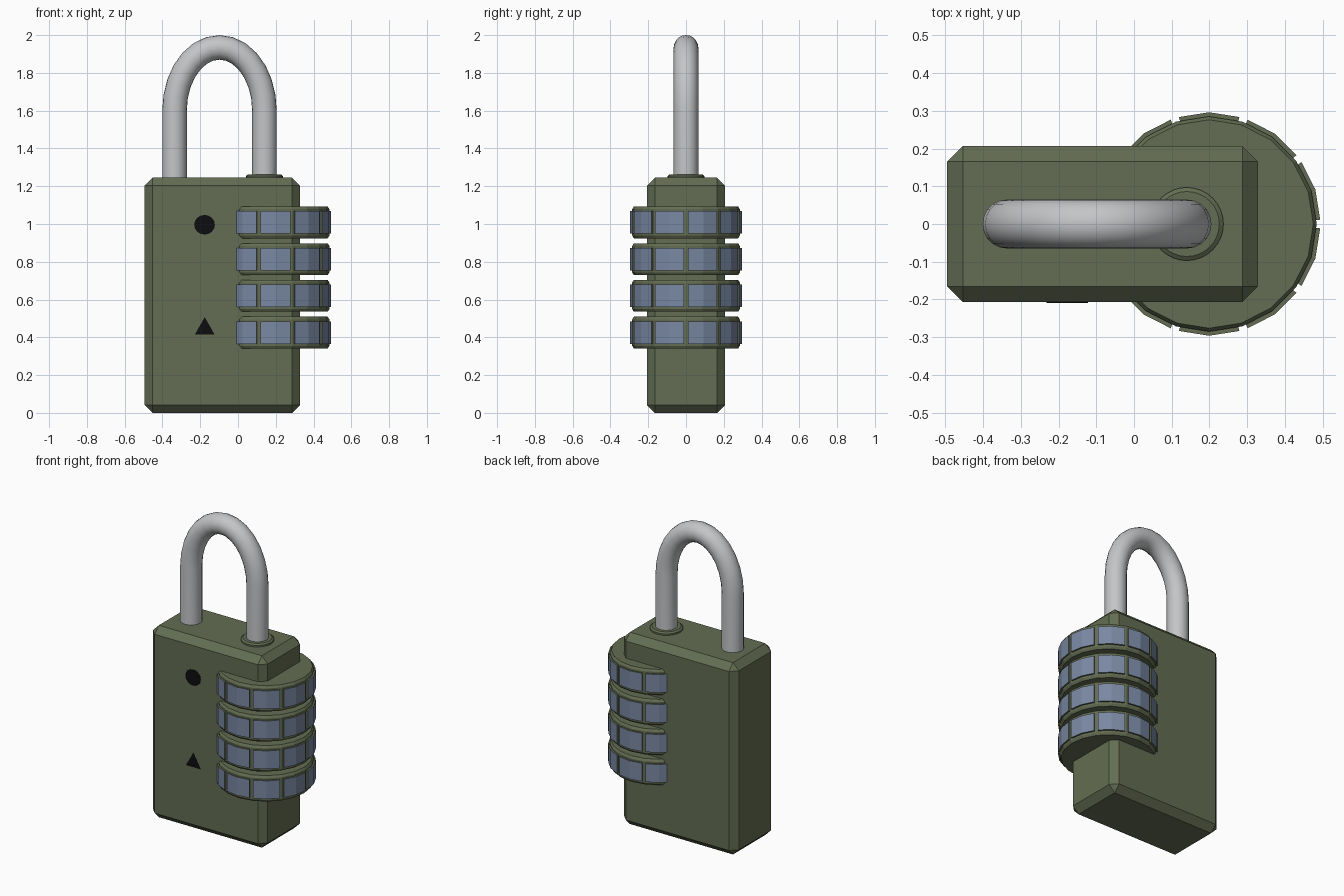
import bpy, bmesh, math
from mathutils import Vector

if "Cube" in bpy.data.objects:
    bpy.data.objects.remove(bpy.data.objects["Cube"])


def material(name, rgb):
    m = bpy.data.materials.new(name)
    m.diffuse_color = (*rgb, 1)
    m.use_nodes = True
    m.node_tree.nodes["Principled BSDF"].inputs["Base Color"].default_value = m.diffuse_color
    return m


GREEN = material("olive green", (0.125, 0.152, 0.085))
BLUE = material("slate blue", (0.19, 0.245, 0.36))
STEEL = material("light steel", (0.55, 0.56, 0.57))
BLACK = material("black", (0.004, 0.004, 0.005))


def finish(bm, name, mats, smooth=False):
    bmesh.ops.recalc_face_normals(bm, faces=bm.faces)
    me = bpy.data.meshes.new(name)
    bm.to_mesh(me)
    bm.free()
    for m in mats:
        me.materials.append(m)
    ob = bpy.data.objects.new(name, me)
    bpy.context.collection.objects.link(ob)
    if smooth:
        bpy.context.view_layer.objects.active = ob
        ob.select_set(True)
        bpy.ops.object.shade_smooth_by_angle(angle=math.radians(35))
        ob.select_set(False)
    return ob


def loft(bm, rings):
    """Skin closed rings of points and cap both ends."""
    rings = [[bm.verts.new(p) for p in r] for r in rings]
    n = len(rings[0])
    for a, b in zip(rings, rings[1:]):
        for i in range(n):
            j = (i + 1) % n
            bm.faces.new((a[i], a[j], b[j], b[i]))
    bm.faces.new(rings[0])
    bm.faces.new(rings[-1])


def disc_rings(x, profile, sides):
    """Rings around a vertical axis from (radius, z) pairs."""
    return [[(x + r * math.cos(math.tau * i / sides), r * math.sin(math.tau * i / sides), z)
             for i in range(sides)] for r, z in profile]


# Body: a block with flat chamfered edges
bm = bmesh.new()
bmesh.ops.create_cube(bm, size=1)
for v in bm.verts:
    v.co = (v.co.x * 0.824 - 0.083, v.co.y * 0.414, (v.co.z + 0.5) * 1.245)
bmesh.ops.bevel(bm, geom=bm.edges[:], offset=0.042, segments=1, affect='EDGES')
finish(bm, "body", [GREEN])

# Number wheels: chamfered 20-sided discs with ten raised blank pads each
WX, HALF, RIM, PAD_R, PAD_H = 0.199, 0.084, 0.285, 0.296, 0.059
for k in range(4):
    zc = 0.425 + 0.1945 * k
    bm = bmesh.new()
    loft(bm, disc_rings(WX, [(RIM - 0.009, zc - HALF), (RIM, zc - HALF + 0.014),
                             (RIM, zc + HALF - 0.014), (RIM - 0.009, zc + HALF)], 20))
    half_angle = math.radians(15.8)
    edge = math.cos(math.radians(9)) / math.cos(math.radians(6.8))
    for i in range(10):
        a0 = math.radians(18 + 36 * i)
        rings = []
        for da, f in ((-half_angle, edge), (0, 1), (half_angle, edge)):
            c, s = math.cos(a0 + da) * f, math.sin(a0 + da) * f
            rings.append([(WX + r * c, r * s, zc + h) for r, h in
                          ((0.27, -PAD_H), (PAD_R, -PAD_H), (PAD_R, PAD_H), (0.27, PAD_H))])
        loft(bm, rings)
    bmesh.ops.recalc_face_normals(bm, faces=bm.faces)
    # Only the outward faces of the pads are blue
    for f in bm.faces:
        out = f.calc_center_median() - Vector((WX, 0, zc))
        out.z = 0
        if out.length > 0.2875 and f.normal.dot(out.normalized()) > 0.8:
            f.material_index = 1
    finish(bm, f"number_wheel_{k + 1}", [GREEN, BLUE])

# Shackle: round bar swept along two legs and a half-ellipse
SX, A, B, R, SPRING = -0.098, 0.238, 0.335, 0.065, 1.60
path = [(SX - A, 1.2, math.pi)]
for i in range(15):
    t = math.pi * (1 - i / 14)
    nrm = math.atan2(math.sin(t) / B, math.cos(t) / A)
    path.append((SX + A * math.cos(t), SPRING + B * math.sin(t), nrm))
path.append((SX + A, 1.2, 0))
rings = []
for x, z, n in path:
    rings.append([(x + R * math.cos(u) * math.cos(n), R * math.sin(u),
                   z + R * math.cos(u) * math.sin(n))
                  for u in (math.tau * j / 20 for j in range(20))])
bm = bmesh.new()
loft(bm, rings)
finish(bm, "shackle", [STEEL], smooth=True)

# Collar around the opening leg
bm = bmesh.new()
loft(bm, disc_rings(SX + A, [(0.097, 1.23), (0.097, 1.255), (0.086, 1.263)], 32))
finish(bm, "shackle_collar", [GREEN], smooth=True)


# Painted marks on the front face, as thin plates
def front_plate(name, pts):
    bm = bmesh.new()
    loft(bm, [[(x, y, z) for x, z in pts] for y in (-0.206, -0.209)])
    finish(bm, name, [BLACK])


front_plate("round_mark", [(-0.177 + 0.055 * math.cos(math.tau * i / 16),
                            0.996 + 0.052 * math.sin(math.tau * i / 16)) for i in range(16)])
front_plate("triangle_mark", [(-0.228, 0.415), (-0.124, 0.415), (-0.176, 0.507)])
